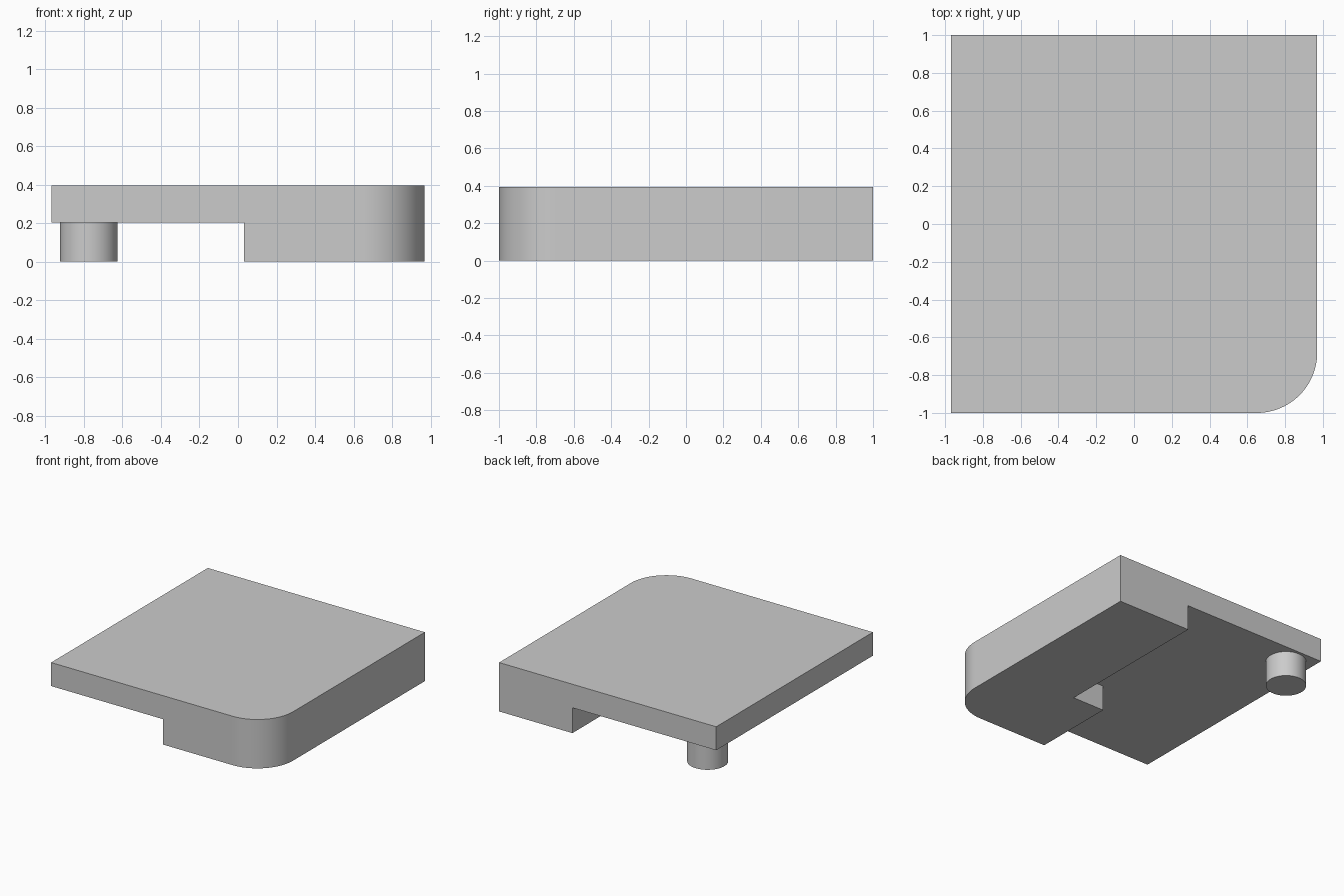
import bpy
import bmesh
from math import cos, sin, pi

if "Cube" in bpy.data.objects:
    bpy.data.objects.remove(bpy.data.objects["Cube"], do_unlink=True)

HALF_X, HALF_Y = 0.97, 1.0
TOP, UNDERSIDE = 0.395, 0.205
CORNER = 0.32

grey = bpy.data.materials.new("plain_grey")
grey.use_nodes = True
colour = (0.6, 0.6, 0.6, 1)
grey.diffuse_color = colour
grey.node_tree.nodes["Principled BSDF"].inputs["Base Color"].default_value = colour


def prism(name, outline, low, high):
    """Extrude a counter-clockwise outline from low to high."""
    bm = bmesh.new()
    base = bm.faces.new([bm.verts.new((x, y, low)) for x, y in outline])
    side = bmesh.ops.extrude_face_region(bm, geom=[base])["geom"]
    for v in side:
        if isinstance(v, bmesh.types.BMVert):
            v.co.z = high
    bmesh.ops.recalc_face_normals(bm, faces=bm.faces)
    mesh = bpy.data.meshes.new(name)
    bm.to_mesh(mesh)
    bm.free()
    mesh.materials.append(grey)
    obj = bpy.data.objects.new(name, mesh)
    bpy.context.collection.objects.link(obj)
    return obj


def arc(cx, cy, radius, start, end, steps):
    return [(cx + radius * cos(start + (end - start) * i / steps),
             cy + radius * sin(start + (end - start) * i / steps))
            for i in range(steps + 1)]


def smooth(obj):
    bpy.ops.object.select_all(action='DESELECT')
    obj.select_set(True)
    bpy.context.view_layer.objects.active = obj
    bpy.ops.object.shade_smooth_by_angle()


# Slab with one rounded front corner
outline = [(HALF_X, HALF_Y), (-HALF_X, HALF_Y), (-HALF_X, -HALF_Y)]
outline += arc(HALF_X - CORNER, -HALF_Y + CORNER, CORNER, -pi / 2, 0, 24)
body = prism("body", outline, 0, TOP)

# Stepped recess under the slab, leaving an L-shaped foot
recess = prism("recess_cutter", [(-1.2, -1.2), (0.03, -1.2), (0.03, -0.32),
                                 (0.315, -0.32), (0.315, 1.2), (-1.2, 1.2)],
               -0.2, UNDERSIDE)
recess.hide_render = True
cut = body.modifiers.new("recess", 'BOOLEAN')
cut.operation = 'DIFFERENCE'
cut.solver = 'EXACT'
cut.object = recess
bpy.context.view_layer.objects.active = body
bpy.ops.object.modifier_apply(modifier=cut.name)
bpy.data.objects.remove(recess, do_unlink=True)
smooth(body)

# Round post under the back corner
post = prism("support_post", arc(-0.775, 0.83, 0.15, 0, 2 * pi, 48)[:-1], 0, UNDERSIDE)
smooth(post)
